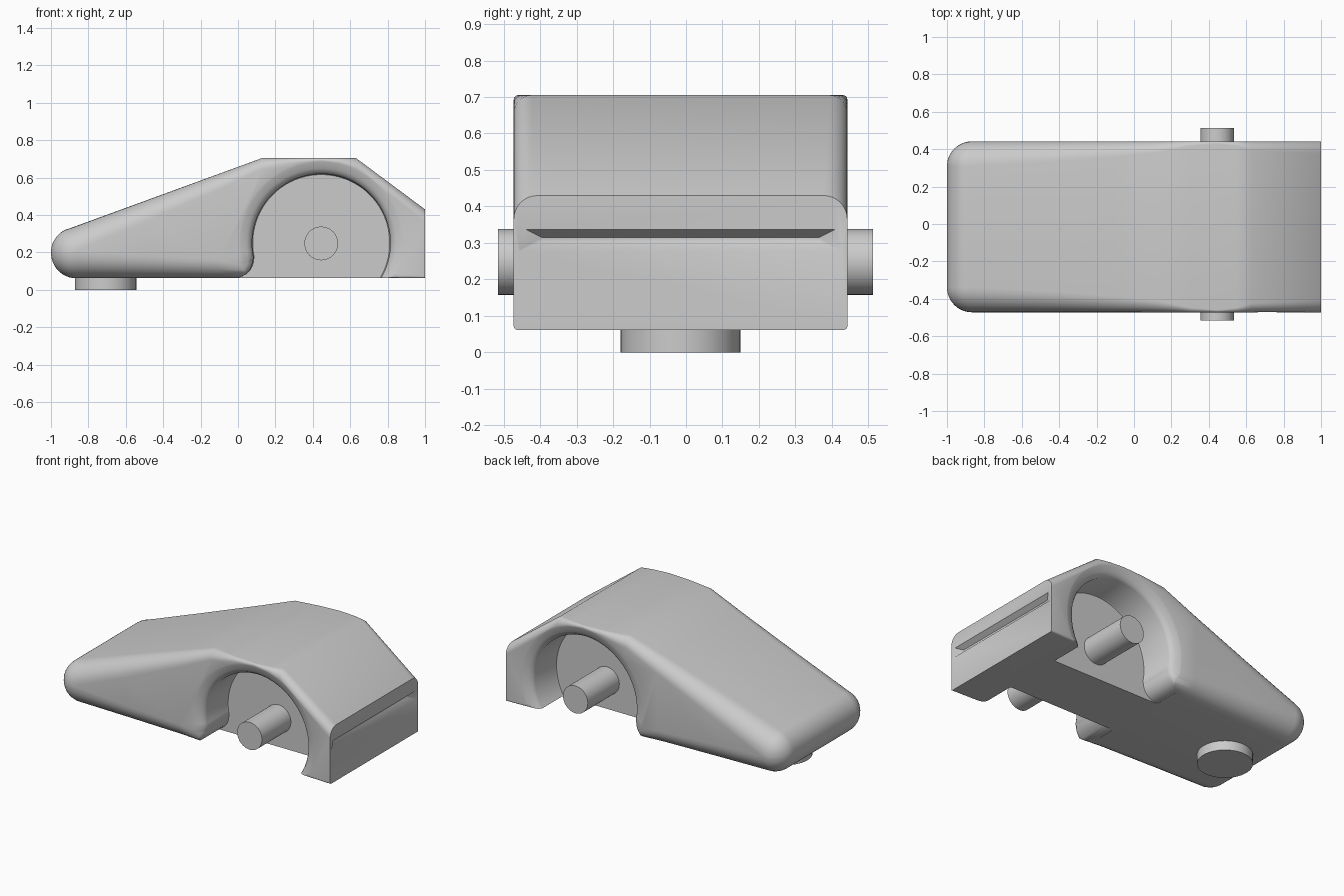
import bpy, bmesh
from math import sin, cos, pi, radians, asin

if "Cube" in bpy.data.objects:
    bpy.data.objects.remove(bpy.data.objects["Cube"])

YC = -0.015      # mid plane of the body
HW = 0.457       # half width of the body


def make_object(name, bm):
    bmesh.ops.recalc_face_normals(bm, faces=bm.faces)
    me = bpy.data.meshes.new(name)
    bm.to_mesh(me)
    bm.free()
    ob = bpy.data.objects.new(name, me)
    bpy.context.collection.objects.link(ob)
    return ob


def loft(name, rings):
    """Skin a list of equal-length point rings and cap both ends."""
    bm = bmesh.new()
    vs = [[bm.verts.new(p) for p in r] for r in rings]
    n = len(rings[0])
    for a, b in zip(vs, vs[1:]):
        for i in range(n):
            j = (i + 1) % n
            bm.faces.new((a[i], a[j], b[j], b[i]))
    bm.faces.new(vs[0][::-1])
    bm.faces.new(vs[-1])
    return make_object(name, bm)


def smooth(ob, angle=35):
    bpy.ops.object.select_all(action='DESELECT')
    ob.select_set(True)
    bpy.context.view_layer.objects.active = ob
    bpy.ops.object.shade_smooth_by_angle(angle=radians(angle))


def section(x, hw, z0, z1, rt, rb, steps=8):
    """Rounded rectangle across the body at x."""
    pts = []
    for cy, cz, r, a0 in ((hw - rt, z1 - rt, rt, 0), (rt - hw, z1 - rt, rt, 90),
                          (rb - hw, z0 + rb, rb, 180), (hw - rb, z0 + rb, rb, 270)):
        for k in range(steps + 1):
            a = radians(a0 + 90 * k / steps)
            pts.append((x, YC + cy + r * cos(a), cz + r * sin(a)))
    return pts


def deck(x):
    """Height of the sloping front deck, tangent to the nose."""
    return 0.705 + 0.3654 * (x - 0.13)


# Body: rounded nose, rising deck, flat hump, sloping tail
rings = []
for k in range(13):
    a = k / 12 * pi / 2
    s = max(sin(a), 0.03)
    r = 0.134 * s
    x = -0.866 - 0.134 * cos(a)
    top = deck(x) if x > -0.912 else 0.2 + r
    rings.append(section(x, HW - 0.134 + r, 0.2 - 0.138 * s, top, r, r))
for x, z1, rt, rb in ((-0.5, deck(-0.5), 0.115, 0.12), (-0.1, deck(-0.1), 0.085, 0.1),
                      (0.13, 0.705, 0.06, 0.07), (0.3, 0.705, 0.025, 0.05),
                      (0.445, 0.705, 0.012, 0.04), (0.55, 0.705, 0.025, 0.03),
                      (0.63, 0.705, 0.05, 0.03), (1.0, 0.43, 0.065, 0.01)):
    rings.append(section(x, HW, 0.062, z1, rt, rb))
body = loft("body", rings)


# Wheel well cutters: arch outline with a flared lip, one per side
def arch():
    cx, cz, r = 0.445, 0.25, 0.37
    pts = [(-0.02, -0.02)]
    for k in range(9):
        a = -pi / 2 + k / 8 * pi / 2
        pts.append((-0.02 + 0.1 * cos(a), 0.163 + 0.1 * sin(a)))
    a0, a1 = pi + asin(0.08 / r), -asin(0.27 / r)
    for k in range(49):
        a = a0 + (a1 - a0) * k / 48
        pts.append((cx + r * cos(a), cz + r * sin(a)))
    return [(x - cx, z - cz) for x, z in pts]


outline = arch()
cutters = []
for side in (-1, 1):
    levels = ((0.20, 0.99), (0.21, 1.0), (0.415, 1.0), (0.432, 1.03),
              (0.445, 1.08), (0.455, 1.17), (0.475, 1.35))
    cutters.append(loft("well_cutter", [
        [(0.445 + x * s, YC + side * d, 0.25 + z * s) for x, z in outline]
        for d, s in levels]))

# Shallow tail groove with mitred ends
cutters.append(loft("groove_cutter", [
    [(x, YC - w, z0), (x, YC + w, z0), (x, YC + v, z1), (x, YC - v, z1)]
    for x, w, v, z0, z1 in ((0.97, 0.38, 0.38, 0.305, 0.315),
                            (1.01, 0.462, 0.44, 0.268, 0.345))]))

for c in cutters:
    m = body.modifiers.new("cut", 'BOOLEAN')
    m.operation = 'DIFFERENCE'
    m.solver = 'EXACT'
    m.object = c
dg = bpy.context.evaluated_depsgraph_get()
body.data = bpy.data.meshes.new_from_object(body.evaluated_get(dg))
body.modifiers.clear()
for c in cutters:
    bpy.data.objects.remove(c)
smooth(body, 50)


def disc(name, r, axis, centre, d0, d1, n=48):
    """Cylinder along y or z between d0 and d1."""
    rings = []
    for d in (d0, d1):
        ring = []
        for k in range(n):
            a, b = r * cos(2 * pi * k / n), r * sin(2 * pi * k / n)
            ring.append((centre[0] + a, d, centre[1] + b) if axis == 'y'
                        else (centre[0] + a, centre[1] + b, d))
        rings.append(ring)
    smooth(loft(name, rings))


# Axle through both wells and round foot under the nose
disc("axle", 0.09, 'y', (0.445, 0.248), -0.515, 0.512)
disc("foot", 0.164, 'z', (-0.708, YC), 0.0, 0.1)
